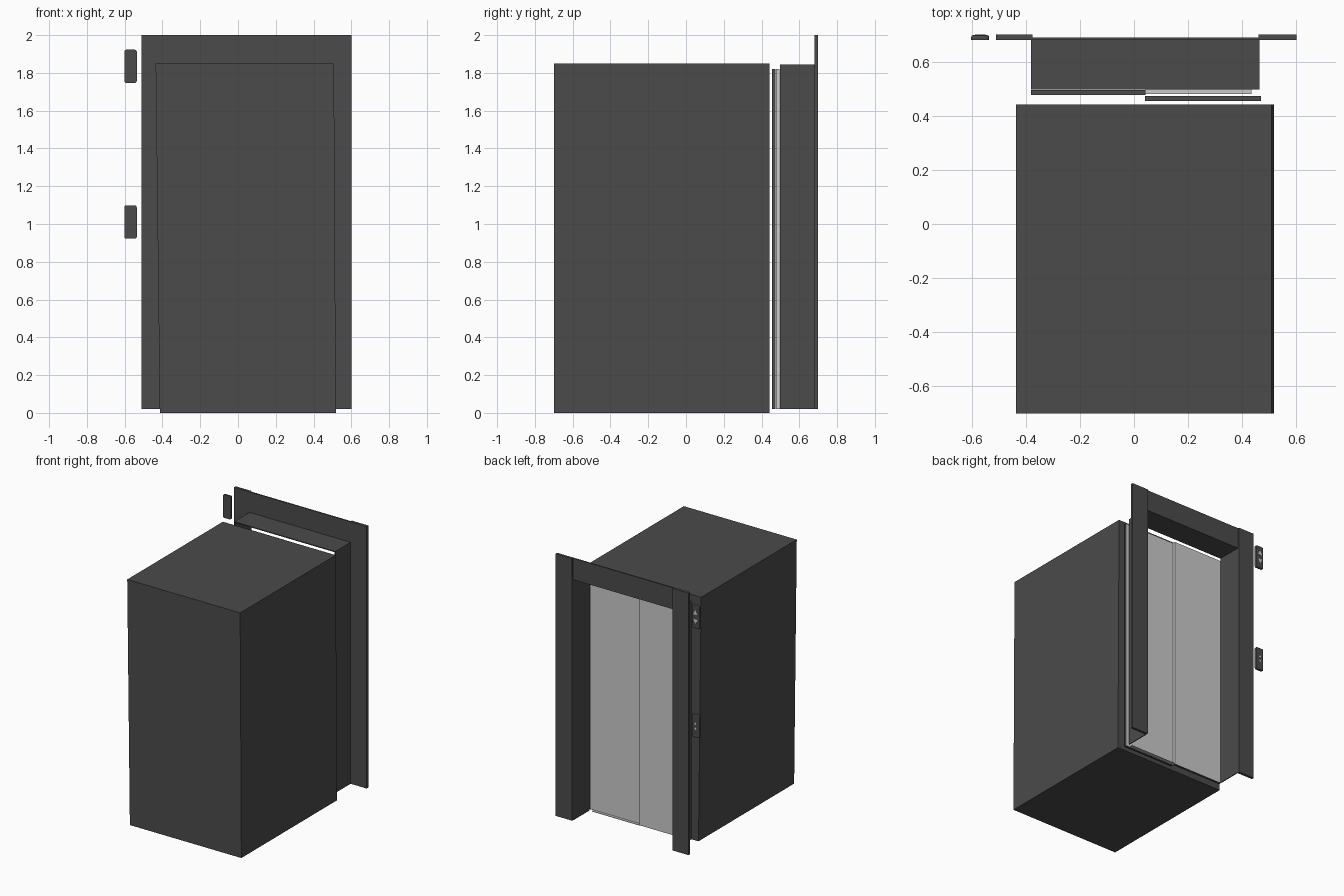
import bpy
import bmesh
from mathutils import Vector

cube = bpy.data.objects.get("Cube")
if cube:
    bpy.data.objects.remove(cube, do_unlink=True)


def material(name, value):
    m = bpy.data.materials.new(name)
    m.use_nodes = True
    color = (value, value, value, 1)
    m.diffuse_color = color
    m.node_tree.nodes["Principled BSDF"].inputs["Base Color"].default_value = color
    return m


dark = material("charcoal metal", 0.07)
light = material("brushed steel", 0.6)


def finish(name, bm, mats):
    mesh = bpy.data.meshes.new(name)
    bm.to_mesh(mesh)
    bm.free()
    for m in mats:
        mesh.materials.append(m)
    ob = bpy.data.objects.new(name, mesh)
    bpy.context.collection.objects.link(ob)
    return ob


def box_mesh(x, y, z):
    bm = bmesh.new()
    bmesh.ops.create_cube(bm, size=1)
    for v in bm.verts:
        v.co = Vector([lo + (hi - lo) * (c + 0.5)
                       for c, (lo, hi) in zip(v.co, (x, y, z))])
    return bm


def box(name, x, y, z, mat=dark):
    return finish(name, box_mesh(x, y, z), [mat])


# Cabin: a box whose top leans slightly to the right
cabin = box_mesh((-0.414, 0.518), (-0.7, 0.442), (0, 1.85))
for v in cabin.verts:
    if v.co.z > 1:
        v.co.x -= 0.022 if v.co.x < 0 else 0.01
finish("cabin", cabin, [dark])


# Sliding doors: steel on the landing side, dark elsewhere
def door(name, x, y, steel_end):
    bm = box_mesh(x, y, (0.02, 1.82))
    bm.normal_update()
    for f in bm.faces:
        if f.normal.y > 0.5 or (steel_end and f.normal.x > 0.5):
            f.material_index = 1
    finish(name, bm, [dark, light])


door("near_door", (-0.38, 0.042), (0.477, 0.496), True)
door("far_door", (0.04, 0.47), (0.455, 0.474), False)
box("threshold", (0.042, 0.435), (0.48, 0.5), (0.02, 0.024), light)

# Landing frame: thin tunnel lining, header and side flanges
for name, x in (("right_jamb", (-0.38, -0.374)), ("left_jamb", (0.459, 0.465))):
    box(name, x, (0.498, 0.685), (0.02, 1.845))
box("soffit", (-0.374, 0.459), (0.498, 0.685), (1.838, 1.845))
box("header", (-0.378, 0.463), (0.68, 0.69), (1.838, 2))
for name, x in (("right_flange", (-0.51, -0.376)), ("left_flange", (0.461, 0.6))):
    box(name, x, (0.68, 0.7), (0.02, 2))


# Call panels with rounded edges and triangular arrows
def arrow(name, x, z, size, direction):
    bm = bmesh.new()
    points = [(-size, -size), (size, -size), (0, size)]
    verts = [bm.verts.new((x + px, 0.7, z + direction * pz)) for px, pz in points]
    face = bm.faces.new(verts)
    ext = bmesh.ops.extrude_face_region(bm, geom=[face])
    for v in ext["geom"]:
        if isinstance(v, bmesh.types.BMVert):
            v.co.y -= 0.005
    bmesh.ops.recalc_face_normals(bm, faces=bm.faces)
    finish(name, bm, [light])


for name, z, size, gap in (("upper_panel", 1.835, 0.019, 0.036),
                           ("lower_panel", 1.01, 0.011, 0.022)):
    bm = box_mesh((-0.602, -0.536), (0.68, 0.698), (z - 0.088, z + 0.088))
    bm.normal_update()
    corners = [e for e in bm.edges
               if abs(e.verts[0].co.y - e.verts[1].co.y) > 0.01]
    bmesh.ops.bevel(bm, geom=corners, offset=0.01, segments=3,
                    affect='EDGES', profile=0.5)
    rim = [e for e in bm.edges if all(v.co.y > 0.69 for v in e.verts)]
    bmesh.ops.bevel(bm, geom=rim, offset=0.006, segments=2,
                    affect='EDGES', profile=0.5)
    finish(name, bm, [dark])
    for label, d in (("up", 1), ("down", -1)):
        arrow(f"{name}_{label}_arrow", -0.569, z + d * gap, size, d)
